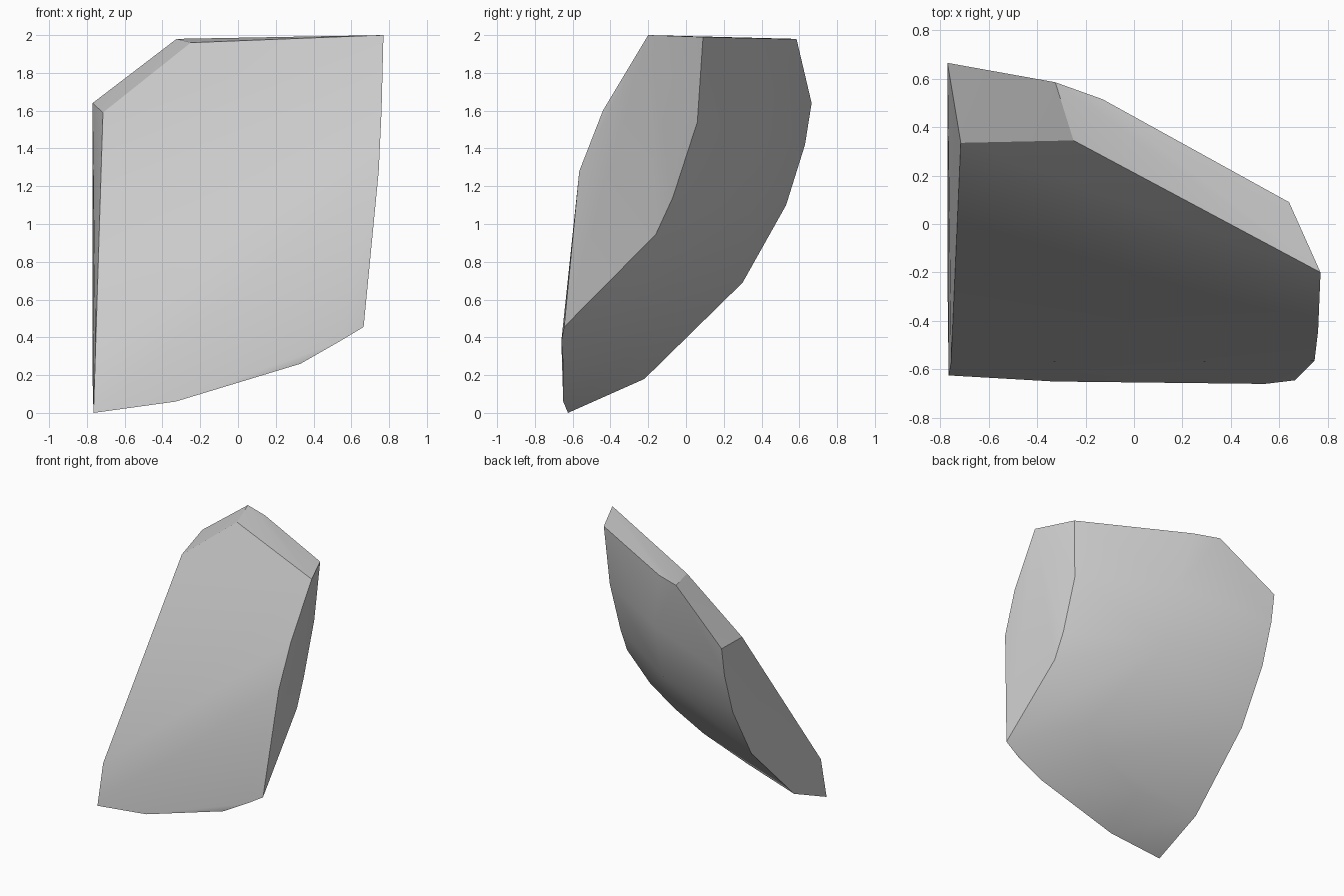
import bpy, bmesh, math

cube = bpy.data.objects.get("Cube")
if cube:
    bpy.data.objects.remove(cube)

# Stone colour
stone = bpy.data.materials.new("pale_grey_stone")
stone.use_nodes = True
grey = (0.6, 0.6, 0.6, 1)
stone.diffuse_color = grey
stone.node_tree.nodes["Principled BSDF"].inputs["Base Color"].default_value = grey

# Flat left-hand end: curved back profile as (y, z)
end_face = [(-0.77, y, z) for y, z in
            [(-0.22, 0.18), (0.30, 0.69), (0.53, 1.10), (0.63, 1.42), (0.665, 1.64)]]

# Front slab: lower tip, chamfered upper corner and right edge
front_slab = [(-0.765, -0.625, 0), (-0.755, -0.57, 0.31), (-0.715, 0.335, 1.59),
              (-0.25, 0.345, 1.96), (0.77, -0.2, 2), (0.76, -0.44, 1.6),
              (0.745, -0.565, 1.28), (0.665, -0.645, 0.455)]

# Bottom rim
bottom_rim = [(0.54, -0.66, 0.38), (0.33, -0.65, 0.26), (-0.33, -0.65, 0.06)]

# Top rim and the back edge of the narrow right side
back_rim = [(-0.325, 0.585, 1.98), (-0.13, 0.515, 1.98), (0.64, 0.09, 1.99),
            (0.61, 0.06, 1.54), (0.61, -0.07, 1.14), (0.616, -0.16, 0.945)]

# Gentle bulge of the rounded back
back_bulge = [(0.45, -0.2, 0.72), (0.25, -0.21, 0.575), (0.05, -0.288, 0.4),
              (-0.3, -0.323, 0.247), (-0.04, 0.33, 1.1), (-0.04, 0.45, 1.54)]

# Wrap the corners into one faceted chunk
bm = bmesh.new()
for co in end_face + front_slab + bottom_rim + back_rim + back_bulge:
    bm.verts.new(co)
hull = bmesh.ops.convex_hull(bm, input=bm.verts)
spare = {g for g in hull["geom_interior"] + hull["geom_unused"]
         if isinstance(g, bmesh.types.BMVert)}
bmesh.ops.delete(bm, geom=list(spare), context="VERTS")
bmesh.ops.dissolve_limit(bm, angle_limit=math.radians(2),
                         verts=bm.verts, edges=bm.edges)
bmesh.ops.recalc_face_normals(bm, faces=bm.faces)

mesh = bpy.data.meshes.new("rock_shard")
bm.to_mesh(mesh)
bm.free()
mesh.materials.append(stone)
rock = bpy.data.objects.new("rock_shard", mesh)
bpy.context.collection.objects.link(rock)

# Smooth the curved back, keep the broken edges crisp
bpy.ops.object.select_all(action="DESELECT")
rock.select_set(True)
bpy.context.view_layer.objects.active = rock
bpy.ops.object.shade_smooth_by_angle(angle=math.radians(32))
